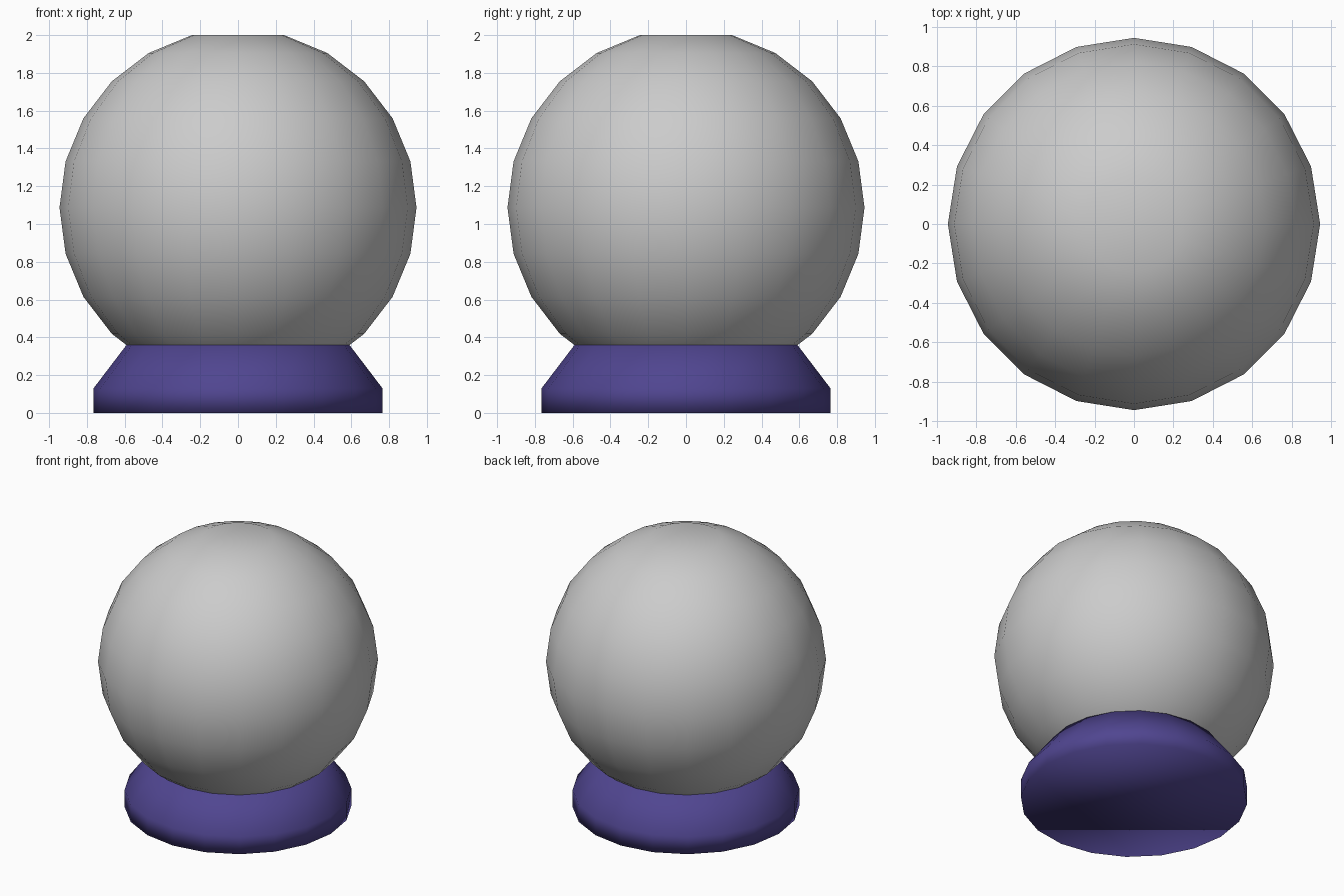
import bpy, bmesh
from math import sin, cos, pi

if "Cube" in bpy.data.objects:
    bpy.data.objects.remove(bpy.data.objects["Cube"])

SIDES = 20


def lathe(name, profile, color=None):
    """Closed, smooth-shaded solid of revolution from (radius, z) rings."""
    bm = bmesh.new()
    rings = [[bm.verts.new((r * cos(2 * pi * i / SIDES), r * sin(2 * pi * i / SIDES), z))
              for i in range(SIDES)] for r, z in profile]
    for lo, hi in zip(rings, rings[1:]):
        for i in range(SIDES):
            j = (i + 1) % SIDES
            bm.faces.new((lo[i], lo[j], hi[j], hi[i]))
    bm.faces.new(rings[0][::-1])
    bm.faces.new(rings[-1])
    for f in bm.faces:
        f.smooth = True
    mesh = bpy.data.meshes.new(name)
    bm.to_mesh(mesh)
    bm.free()
    obj = bpy.data.objects.new(name, mesh)
    bpy.context.collection.objects.link(obj)
    if color:
        mat = bpy.data.materials.new(name + "_paint")
        mat.diffuse_color = color
        mat.use_nodes = True
        mat.node_tree.nodes["Principled BSDF"].inputs["Base Color"].default_value = mat.diffuse_color
        mesh.materials.append(mat)
    return obj


# Ball: rings every 15 degrees, flattened at the poles
R, CZ = 0.945, 1.087
lathe("ball", [(R * cos(a * pi / 180), CZ + R * sin(a * pi / 180))
               for a in range(-75, 76, 15)])

# Stand: short upright rim, then a taper tucked under the ball
lathe("stand", [(0.765, 0), (0.765, 0.13), (0.58, 0.373)], (0.08, 0.06, 0.28, 1))
